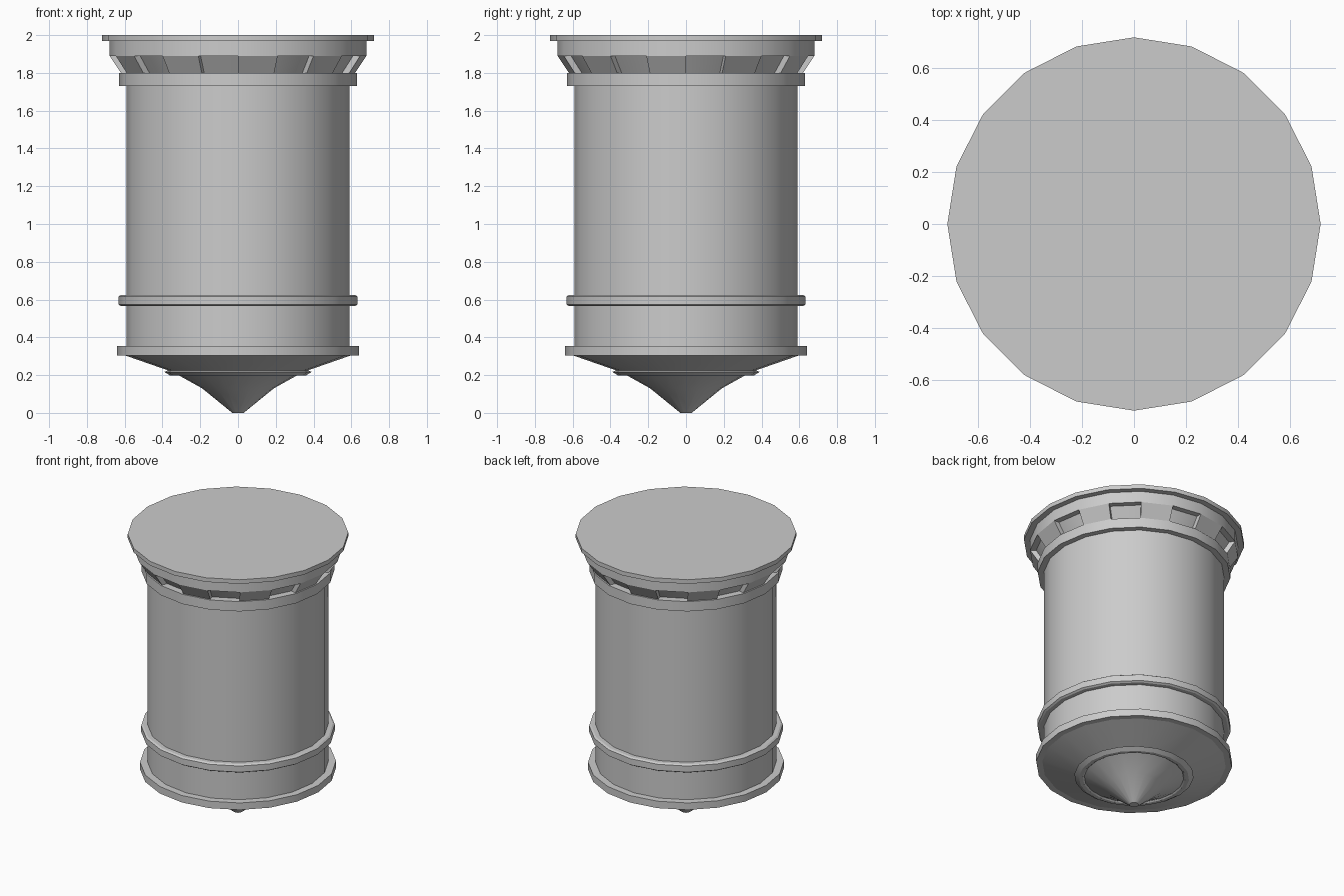
import bpy, bmesh, math

if "Cube" in bpy.data.objects:
    bpy.data.objects.remove(bpy.data.objects["Cube"])

SIDES = 20
STEP = 2 * math.pi / SIDES


def finish(name, bm, smooth=True):
    bmesh.ops.recalc_face_normals(bm, faces=bm.faces[:])
    mesh = bpy.data.meshes.new(name)
    bm.to_mesh(mesh)
    bm.free()
    obj = bpy.data.objects.new(name, mesh)
    bpy.context.collection.objects.link(obj)
    if smooth:
        bpy.ops.object.select_all(action='DESELECT')
        obj.select_set(True)
        bpy.context.view_layer.objects.active = obj
        bpy.ops.object.shade_smooth_by_angle(angle=math.radians(20))
    return obj


def point(r, k, z):
    return (r * math.cos(k * STEP), r * math.sin(k * STEP), z)


def lathe(name, profile):
    """Turn a bottom-to-top (radius, z) profile and close both ends."""
    bm = bmesh.new()
    rings = [[bm.verts.new(point(r, k, z)) for k in range(SIDES)] for r, z in profile]
    for a, b in zip(rings, rings[1:]):
        for k in range(SIDES):
            n = (k + 1) % SIDES
            bm.faces.new((a[k], a[n], b[n], b[k]))
    bm.faces.new(rings[0])
    bm.faces.new(rings[-1])
    return finish(name, bm)


# Pointed base with a small lip around the inner cone
lathe("base_cone", [(0.03, 0), (0.19, 0.13), (0.325, 0.205), (0.335, 0.198),
                    (0.36, 0.198), (0.39, 0.217), (0.37, 0.225), (0.60, 0.305)])

# Main drum and its rings
lathe("drum", [(0.59, 0.31), (0.59, 1.78)])
lathe("bottom_ring", [(0.64, 0.305), (0.64, 0.355)])
lathe("middle_ring", [(0.62, 0.565), (0.632, 0.573), (0.632, 0.617), (0.62, 0.625)])
lathe("upper_ring", [(0.63, 1.73), (0.63, 1.80)])

# Flared collar: recessed core with a solid block on every other side
lathe("collar_core", [(0.58, 1.79), (0.58, 1.80), (0.64, 1.89), (0.64, 1.90)])
bm = bmesh.new()
for k in range(1, SIDES, 2):
    quads = []
    for inner, outer, z in ((0.57, 0.62, 1.80), (0.63, 0.68, 1.89)):
        quads.append([bm.verts.new(point(r, j, z)) for r, j in
                      ((inner, k), (outer, k), (outer, k + 1), (inner, k + 1))])
    low, high = quads
    bm.faces.new(low)
    bm.faces.new(high)
    for i in range(4):
        n = (i + 1) % 4
        bm.faces.new((low[i], low[n], high[n], high[i]))
finish("collar_blocks", bm, smooth=False)

# Top band and flat lid
lathe("top_band", [(0.68, 1.89), (0.68, 1.975)])
lathe("lid", [(0.72, 1.97), (0.72, 2.0)])
